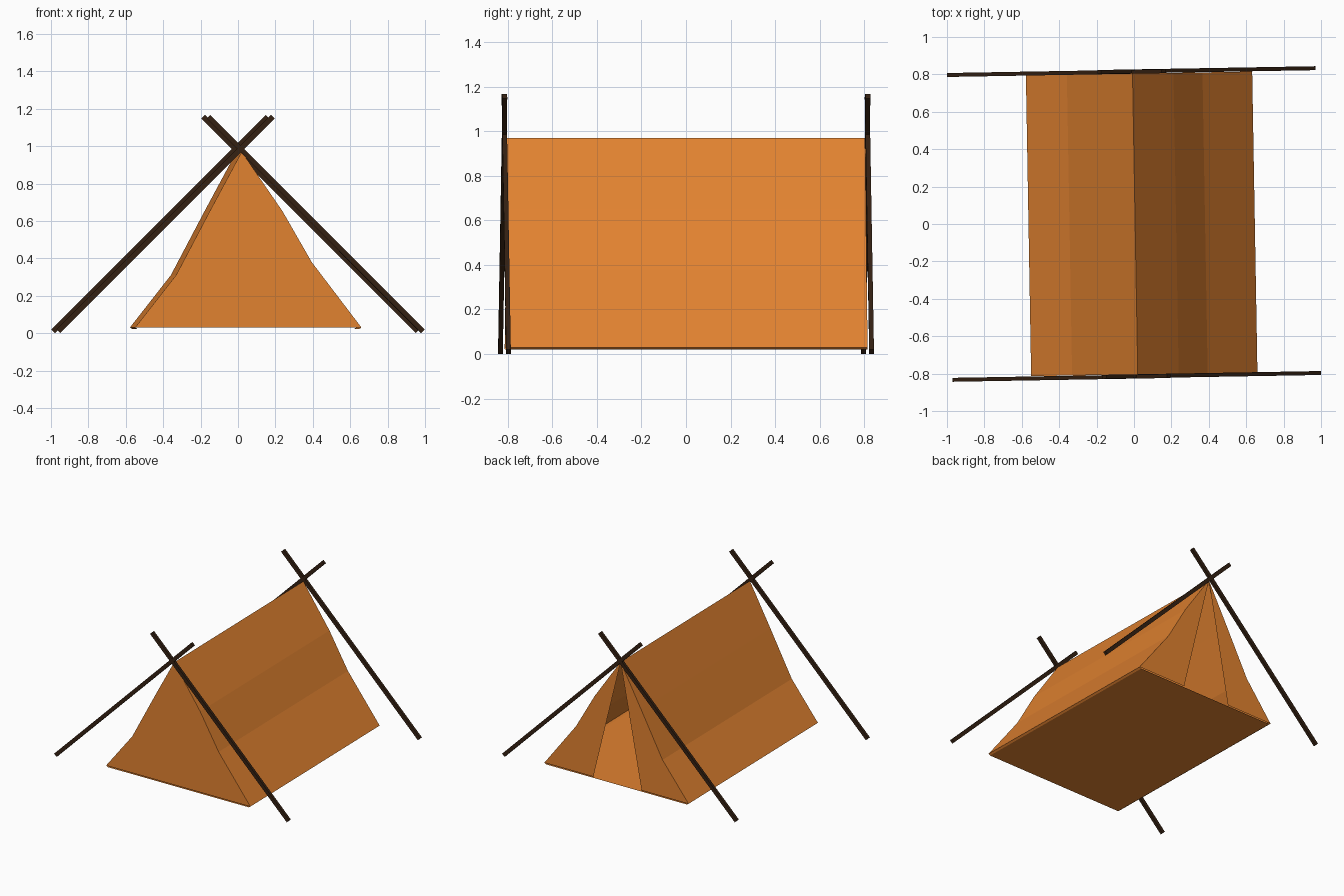
import bpy
import bmesh
from math import radians
from mathutils import Matrix, Vector

cube = bpy.data.objects.get("Cube")
if cube:
    bpy.data.objects.remove(cube, do_unlink=True)

TURN = Matrix.Rotation(radians(1), 4, 'Z')   # the whole tent sits slightly askew
HALF_LENGTH = 0.804
POLE_Y = 0.815


def make_material(name, colour):
    mat = bpy.data.materials.new(name)
    mat.use_nodes = True
    mat.diffuse_color = (*colour, 1)
    shader = mat.node_tree.nodes["Principled BSDF"]
    shader.inputs["Base Color"].default_value = (*colour, 1)
    shader.inputs["Roughness"].default_value = 0.9
    return mat


canvas = make_material("orange canvas", (0.76, 0.225, 0.03))
wood = make_material("dark wood", (0.035, 0.015, 0.006))


def finish(name, bm, mat):
    bm.transform(TURN)
    mesh = bpy.data.meshes.new(name)
    bm.to_mesh(mesh)
    bm.free()
    mesh.materials.append(mat)
    obj = bpy.data.objects.new(name, mesh)
    bpy.context.collection.objects.link(obj)
    return obj


# Cross-section of the cloth as (x, z), each side from hem to ridge
ridge = (0.006, 0.97)
left_side = [(0.646, 0.03), (0.38, 0.38), (0.225, 0.65)]
right_side = [(-0.564, 0.03), (-0.345, 0.31), (-0.166, 0.65)]
outline = left_side + [ridge] + right_side[::-1]
floor_edge = [(-0.55, 0.021), (0.632, 0.021)]


def at(bm, points, y):
    return [bm.verts.new((x, y, z)) for x, z in points]


# Side walls, hem and floor: the closed section stretched from front to back
bm = bmesh.new()
front = at(bm, outline + floor_edge, -HALF_LENGTH)
back = at(bm, outline + floor_edge, HALF_LENGTH)
for i in range(len(front)):
    j = (i + 1) % len(front)
    bm.faces.new((front[i], front[j], back[j], back[i]))
bmesh.ops.recalc_face_normals(bm, faces=bm.faces)
finish("tent_walls_and_floor", bm, canvas)

# Closed front panel
bm = bmesh.new()
bm.faces.new(at(bm, outline[::-1], -HALF_LENGTH))
finish("front_panel", bm, canvas)

# Two back flaps with a tall triangular doorway between them
for name, side, door_x in (("left", left_side, 0.235), ("right", right_side, -0.17)):
    bm = bmesh.new()
    flap = bm.faces.new(at(bm, [(door_x, 0.03)] + side + [ridge], HALF_LENGTH))
    flap.normal_update()
    if flap.normal.y < 0:
        flap.normal_flip()
    finish(f"back_flap_{name}", bm, canvas)


# Square poles crossing just above the ridge at both ends
def make_pole(name, side, y):
    foot = Vector((side * 0.975, y, 0.01))
    tip = Vector((side * -0.172, y, 1.157))
    along = tip - foot
    bm = bmesh.new()
    bmesh.ops.create_cube(bm, size=1)
    bmesh.ops.scale(bm, vec=(along.length, 0.021, 0.028), verts=bm.verts)
    bm.transform(Matrix.Rotation(side * radians(45), 4, 'Y'))
    bmesh.ops.translate(bm, vec=(foot + tip) / 2, verts=bm.verts)
    finish(name, bm, wood)


for end, y in (("front", -POLE_Y), ("back", POLE_Y)):
    for name, side in (("left", 1), ("right", -1)):
        make_pole(f"{end}_pole_{name}", side, y + side * 0.001)
